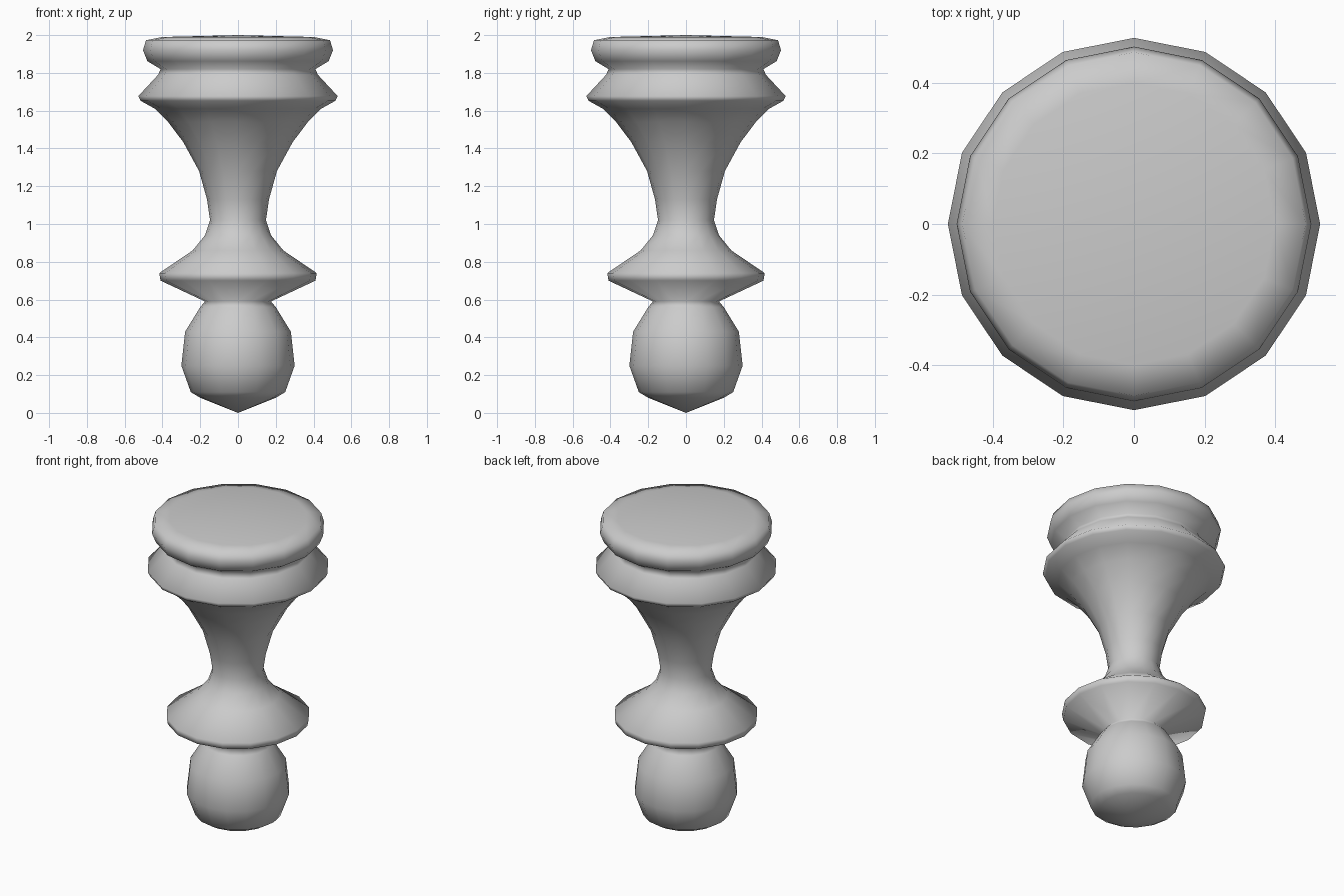
import bpy, bmesh, math

if "Cube" in bpy.data.objects:
    bpy.data.objects.remove(bpy.data.objects["Cube"])

SIDES = 16

# Turned profile as (radius, height), from the bottom tip to the top centre
profile = [
    (0, 0.0), (0.20, 0.08), (0.25, 0.11), (0.30, 0.25), (0.28, 0.43),   # ball
    (0.20, 0.56), (0.175, 0.59),                                        # ball neck
    (0.41, 0.70), (0.417, 0.74), (0.24, 0.86), (0.175, 0.94),           # lower disc
    (0.148, 1.02), (0.164, 1.13), (0.206, 1.28), (0.29, 1.434),         # flared stem
    (0.37, 1.54), (0.44, 1.61), (0.515, 1.652),
    (0.528, 1.677), (0.423, 1.79), (0.41, 1.82),                        # upper collar
    (0.48, 1.862), (0.503, 1.92), (0.487, 1.973), (0.40, 1.99), (0, 2.0),  # cap
]


def lathe(name, points, sides):
    bm = bmesh.new()
    verts = [bm.verts.new((r, 0, z)) for r, z in points]
    edges = [bm.edges.new(pair) for pair in zip(verts, verts[1:])]
    bmesh.ops.spin(bm, geom=verts + edges, cent=(0, 0, 0), axis=(0, 0, 1),
                   angle=math.tau, steps=sides, use_merge=False)
    bmesh.ops.remove_doubles(bm, verts=bm.verts, dist=0.0005)
    bmesh.ops.recalc_face_normals(bm, faces=bm.faces)
    for f in bm.faces:
        f.smooth = True
    mesh = bpy.data.meshes.new(name)
    bm.to_mesh(mesh)
    bm.free()
    obj = bpy.data.objects.new(name, mesh)
    bpy.context.collection.objects.link(obj)
    return obj


# Whole finial as one smooth turned body
lathe("turned_finial", profile, SIDES)
